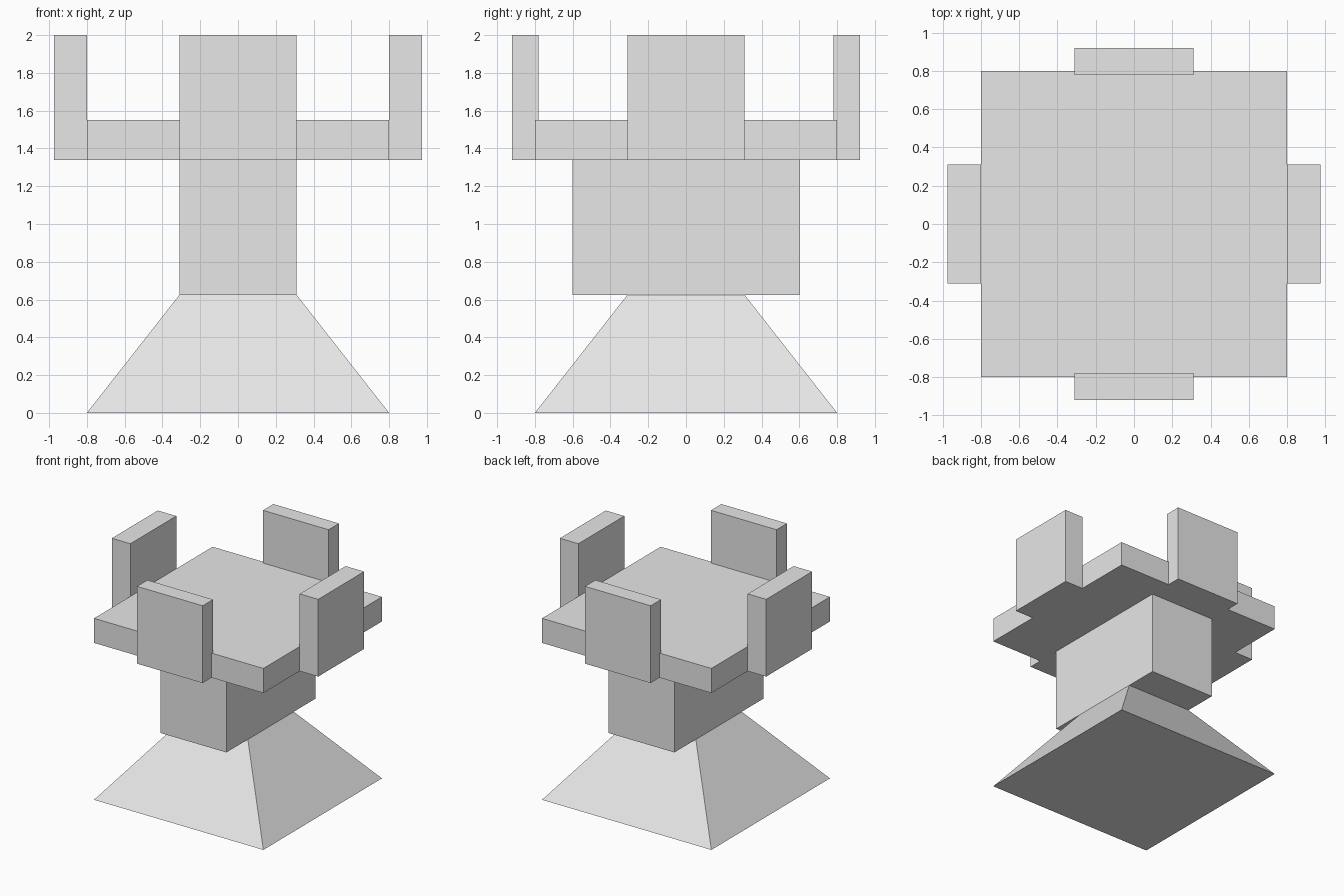
import bpy
import bmesh

cube = bpy.data.objects.get("Cube")
if cube:
    bpy.data.objects.remove(cube, do_unlink=True)

grey = bpy.data.materials.new("light grey")
grey.use_nodes = True
colour = (0.8, 0.8, 0.8, 1)
grey.diffuse_color = colour
grey.node_tree.nodes["Principled BSDF"].inputs["Base Color"].default_value = colour


def box(name, x, y, z, top_scale=1.0):
    """Box spanning the x, y and z ranges; top_scale tapers its upper face."""
    bm = bmesh.new()
    bmesh.ops.create_cube(bm, size=1)
    for v in bm.verts:
        taper = top_scale if v.co.z > 0 else 1.0
        for axis, (low, high) in enumerate((x, y, z)):
            scale = taper if axis < 2 else 1.0
            v.co[axis] = (low + high) / 2 + v.co[axis] * (high - low) * scale
    mesh = bpy.data.meshes.new(name)
    bm.to_mesh(mesh)
    bm.free()
    mesh.materials.append(grey)
    obj = bpy.data.objects.new(name, mesh)
    bpy.context.collection.objects.link(obj)
    return obj


SLAB = 0.8            # half width of base and platform
STEM = 0.31           # half width of stem and upright panels
STEM_Z, SLAB_Z, SLAB_TOP, TOP = 0.625, 1.34, 1.55, 2.0
wide = (-SLAB, SLAB)
narrow = (-STEM, STEM)

# Tapered foot, stem and platform
box("base", wide, wide, (0, STEM_Z), STEM / SLAB)
box("stem", narrow, (-0.6, 0.6), (STEM_Z, SLAB_Z))
box("platform", wide, wide, (SLAB_Z, SLAB_TOP))

# Upright panels around the platform
upright = (SLAB_Z, TOP)
for sign, side, end in ((-1, "right", "front"), (1, "left", "back")):
    box(side + "_panel", sorted((sign * SLAB, sign * 0.975)), narrow, upright)
    box(end + "_panel", narrow, sorted((sign * 0.78, sign * 0.92)), upright)
